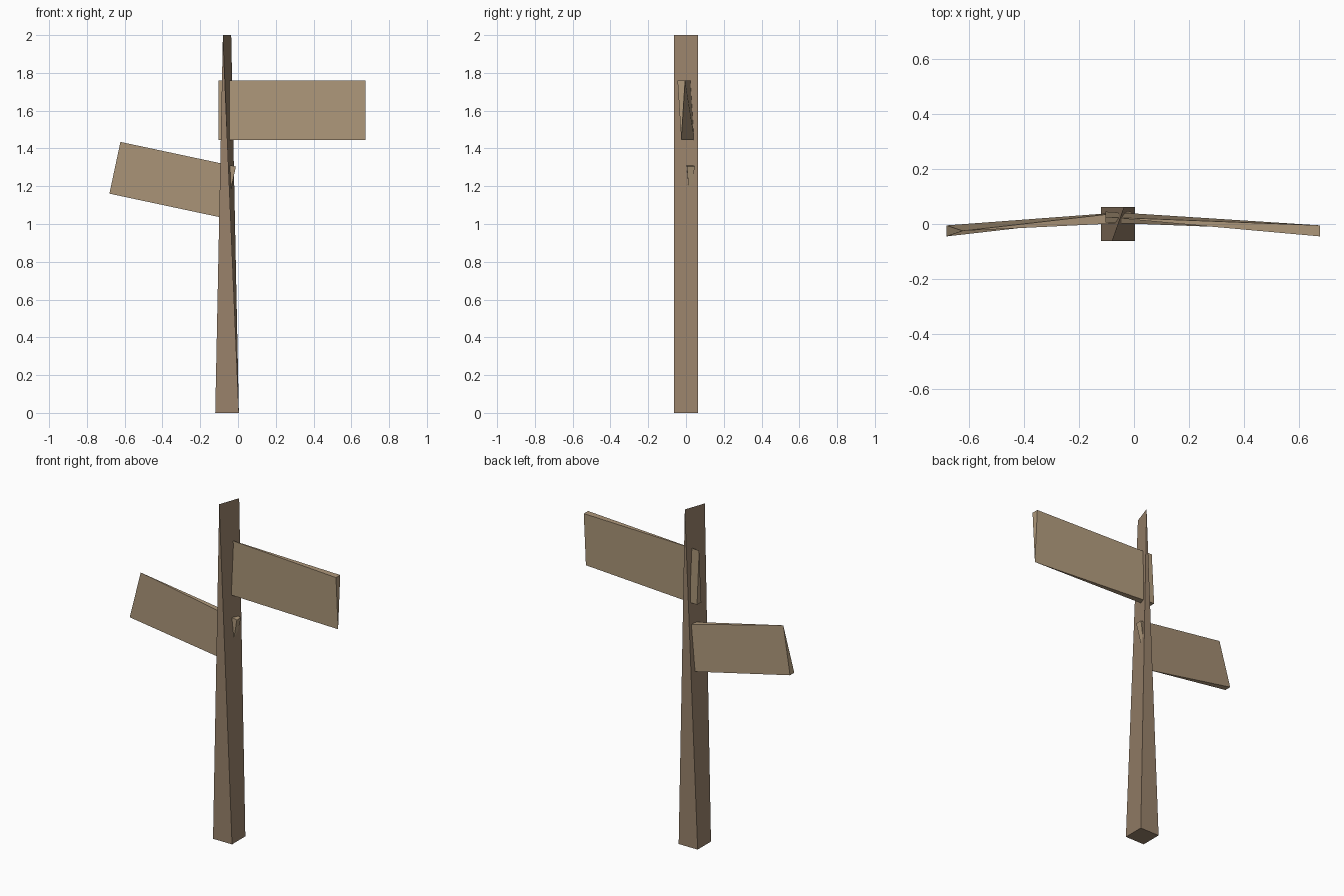
import bpy, bmesh, math

if "Cube" in bpy.data.objects:
    bpy.data.objects.remove(bpy.data.objects["Cube"])


def material(name, color):
    m = bpy.data.materials.new(name)
    m.diffuse_color = (*color, 1)
    m.use_nodes = True
    m.node_tree.nodes["Principled BSDF"].inputs["Base Color"].default_value = m.diffuse_color
    return m


def shaped_block(name, place, mat, location=(0, 0, 0), tilt=0):
    """Cube whose corner signs (sx, sy, sz) are mapped to new points; merged corners make wedges."""
    bm = bmesh.new()
    bmesh.ops.create_cube(bm, size=2)
    for v in bm.verts:
        v.co = place(*(round(c) for c in v.co))
    bmesh.ops.remove_doubles(bm, verts=bm.verts, dist=1e-4)
    bmesh.ops.recalc_face_normals(bm, faces=bm.faces)
    me = bpy.data.meshes.new(name)
    bm.to_mesh(me)
    bm.free()
    me.materials.append(mat)
    ob = bpy.data.objects.new(name, me)
    ob.location = location
    ob.rotation_euler = (0, tilt, 0)
    bpy.context.collection.objects.link(ob)
    return ob


def board(length, height):
    # the end is wide at one corner pair and pinched to a point at the other
    def place(sx, sy, sz):
        thick = 0.02 if sx == sz else 0
        return (sx * length / 2, -0.025 * sx + sy * thick, sz * height / 2)
    return place


def post_shape(sx, sy, sz):
    # square foot, rising to a single slanted ridge
    if sz < 0:
        return (-0.058 + sx * 0.0625, sy * 0.0625, 0)
    return (-0.058 + sy * 0.022, sy * 0.0625, 2)


post_wood = material("post_wood", (0.32, 0.225, 0.147))
sign_wood = material("sign_wood", (0.42, 0.31, 0.195))

# Post
shaped_block("post", post_shape, post_wood)

# Sign boards: level one to the right, tilted one to the left
shaped_block("right_board", board(0.78, 0.315), sign_wood, (0.286, 0, 1.602))
shaped_block("left_board", board(0.625, 0.28), sign_wood, (-0.346, 0, 1.2325), math.pi + 0.21)
